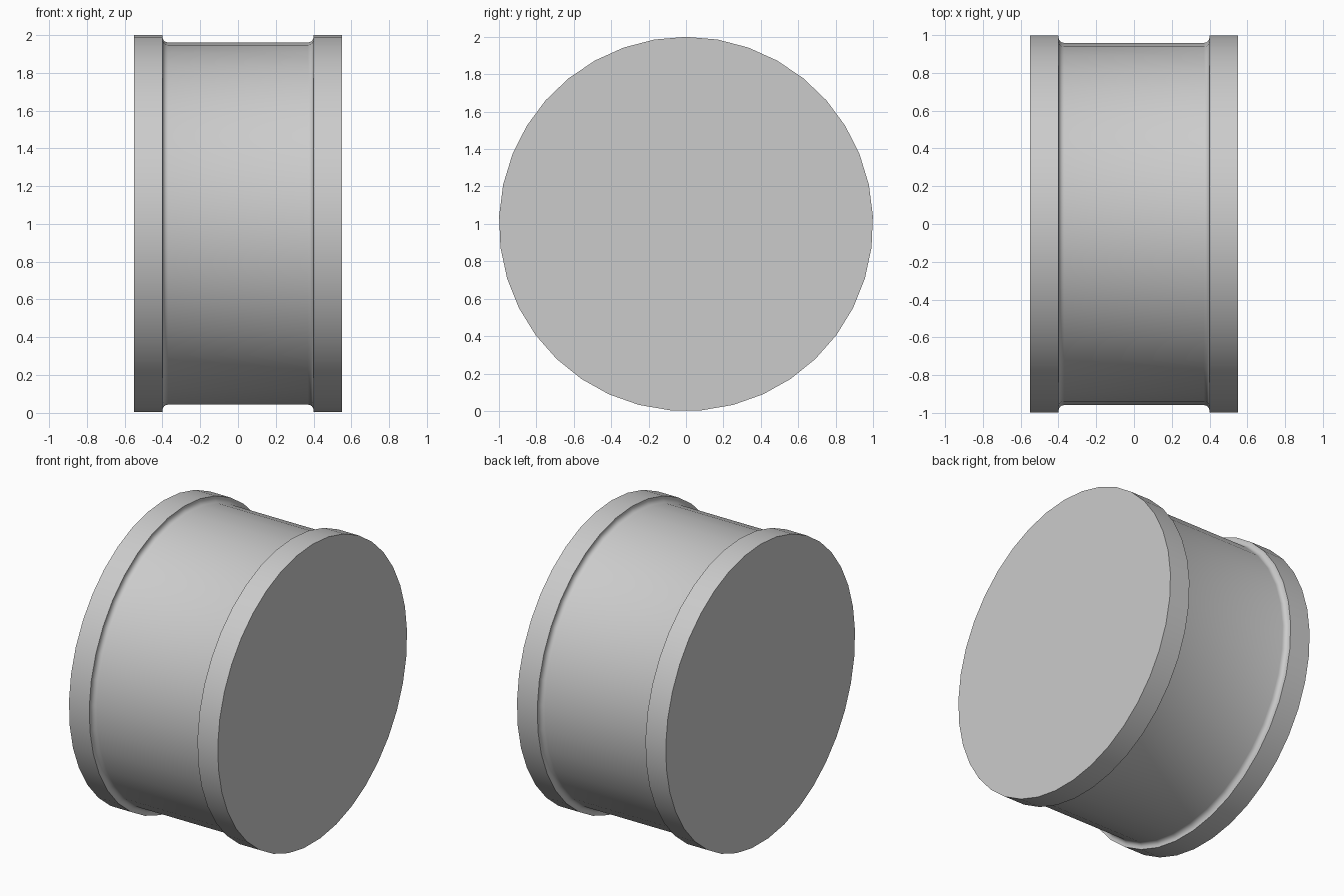
import bpy
import bmesh
from math import sin, cos, pi

cube = bpy.data.objects.get("Cube")
if cube:
    bpy.data.objects.remove(cube, do_unlink=True)

# Single light grey material
grey = bpy.data.materials.new("light_grey")
grey.use_nodes = True
colour = (0.6, 0.6, 0.6, 1)
grey.diffuse_color = colour
grey.node_tree.nodes["Principled BSDF"].inputs["Base Color"].default_value = colour

HALF_WIDTH, FLANGE_X = 0.55, 0.4
RIM_R, DRUM_R, HOLE_R = 1.0, 0.96, 0.12
FILLET, FILLET_STEPS = 0.03, 4
RIM_SIDES, HOLE_SIDES = 37, 13


def ring(bm, x, radius, sides):
    """Ring of vertices around the x axle, first one at the top."""
    angles = [2 * pi * i / sides for i in range(sides)]
    return [bm.verts.new((x, radius * sin(a), 1 + radius * cos(a))) for a in angles]


def skin(bm, a, b):
    """Quads joining two matching rings."""
    n = len(a)
    for i in range(n):
        j = (i + 1) % n
        bm.faces.new((a[i], a[j], b[j], b[i]))


def loop_edges(bm, verts):
    return [bm.edges.get((v, verts[i - 1])) for i, v in enumerate(verts)]


# Half profile: rim, step down, rounded fillet into the drum
half = [(HALF_WIDTH, RIM_R), (FLANGE_X, RIM_R)]
for k in range(FILLET_STEPS + 1):
    t = pi / 2 * k / FILLET_STEPS
    half.append((FLANGE_X - FILLET * (1 - cos(t)), DRUM_R + FILLET * (1 - sin(t))))
profile = half + [(-x, r) for x, r in reversed(half)]

# Flanged drum with axle hole
bm = bmesh.new()
outer = [ring(bm, x, r, RIM_SIDES) for x, r in profile]
for a, b in zip(outer, outer[1:]):
    skin(bm, a, b)
bore = [ring(bm, x, HOLE_R, HOLE_SIDES) for x in (HALF_WIDTH, -HALF_WIDTH)]
skin(bm, *bore)

# Flat end faces around the hole
for rim, hole in ((outer[0], bore[0]), (outer[-1], bore[1])):
    edges = loop_edges(bm, rim) + loop_edges(bm, hole)
    bmesh.ops.bridge_loops(bm, edges=edges)
bmesh.ops.recalc_face_normals(bm, faces=bm.faces)

mesh = bpy.data.meshes.new("wheel_drum")
bm.to_mesh(mesh)
bm.free()
mesh.materials.append(grey)
wheel = bpy.data.objects.new("wheel_drum", mesh)
bpy.context.collection.objects.link(wheel)

# Smooth round surfaces, sharp rims
bpy.ops.object.select_all(action="DESELECT")
wheel.select_set(True)
bpy.context.view_layer.objects.active = wheel
bpy.ops.object.shade_smooth_by_angle(angle=pi / 6)
